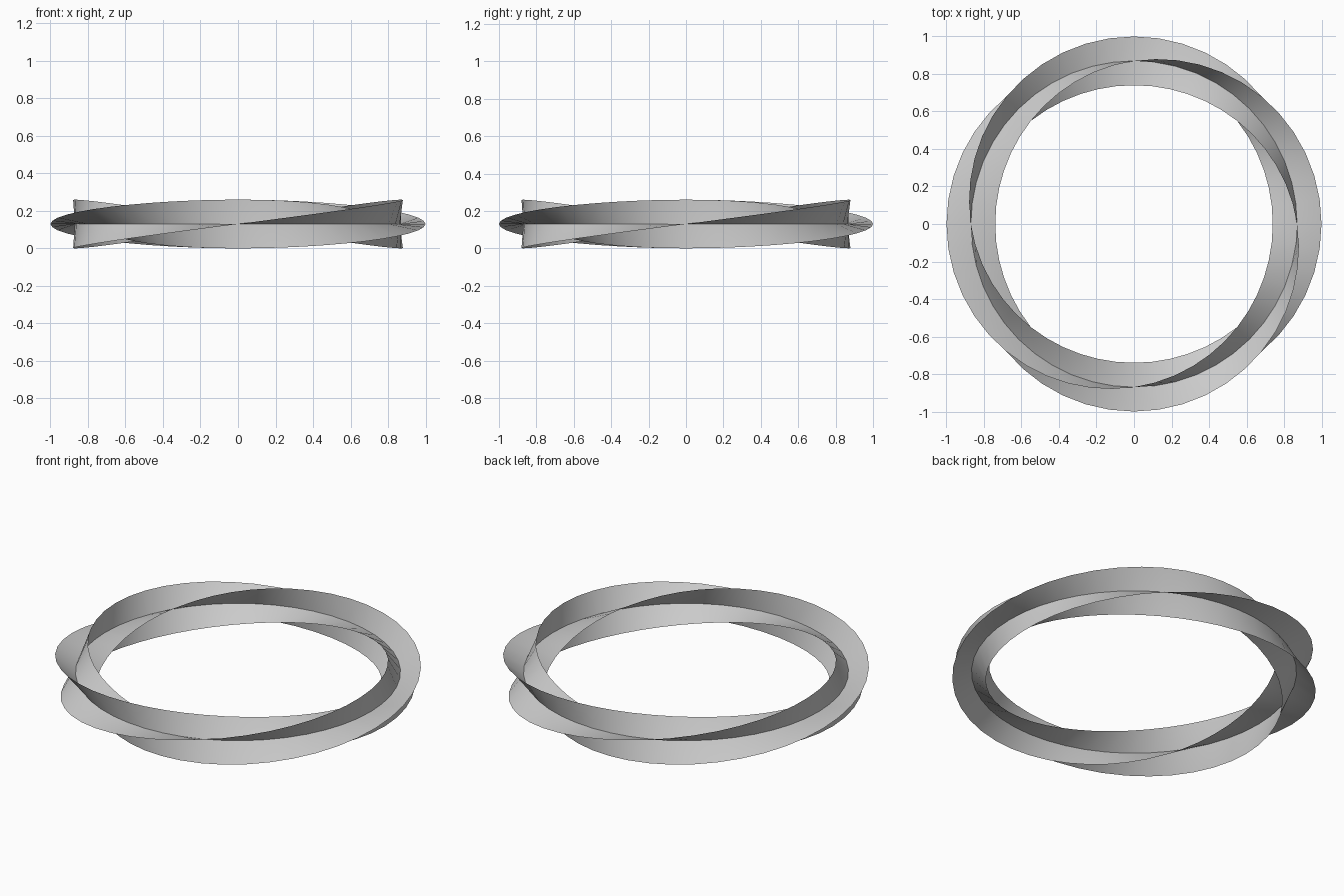
import bpy
import bmesh
from math import sin, cos, pi

cube = bpy.data.objects.get("Cube")
if cube:
    bpy.data.objects.remove(cube, do_unlink=True)

RADIUS = 0.87      # core circle
HALF_WIDTH = 0.13  # from the core to a band edge
SEGMENTS = 48

grey = bpy.data.materials.new("plain grey")
grey.use_nodes = True
colour = (0.6, 0.6, 0.6, 1)
grey.diffuse_color = colour
grey.node_tree.nodes["Principled BSDF"].inputs["Base Color"].default_value = colour


def twisted_band(name, phase):
    """Flat band round the core circle, making one full twist per turn."""
    bm = bmesh.new()
    rows = []
    for i in range(SEGMENTS):
        turn = 2 * pi * i / SEGMENTS
        tilt = turn + phase
        row = []
        for side in (-1, 0, 1):
            r = RADIUS + side * HALF_WIDTH * cos(tilt)
            z = HALF_WIDTH + side * HALF_WIDTH * sin(tilt)
            row.append(bm.verts.new((r * cos(turn), r * sin(turn), z)))
        rows.append(row)
    for i, row in enumerate(rows):
        following = rows[(i + 1) % SEGMENTS]
        for j in range(2):
            face = bm.faces.new((row[j], row[j + 1], following[j + 1], following[j]))
            face.smooth = True
    mesh = bpy.data.meshes.new(name)
    bm.to_mesh(mesh)
    bm.free()
    mesh.materials.append(grey)
    band = bpy.data.objects.new(name, mesh)
    bpy.context.collection.objects.link(band)
    return band


# Two bands crossing at right angles along the core
twisted_band("first_twisted_band", 0)
twisted_band("second_twisted_band", pi / 2)
